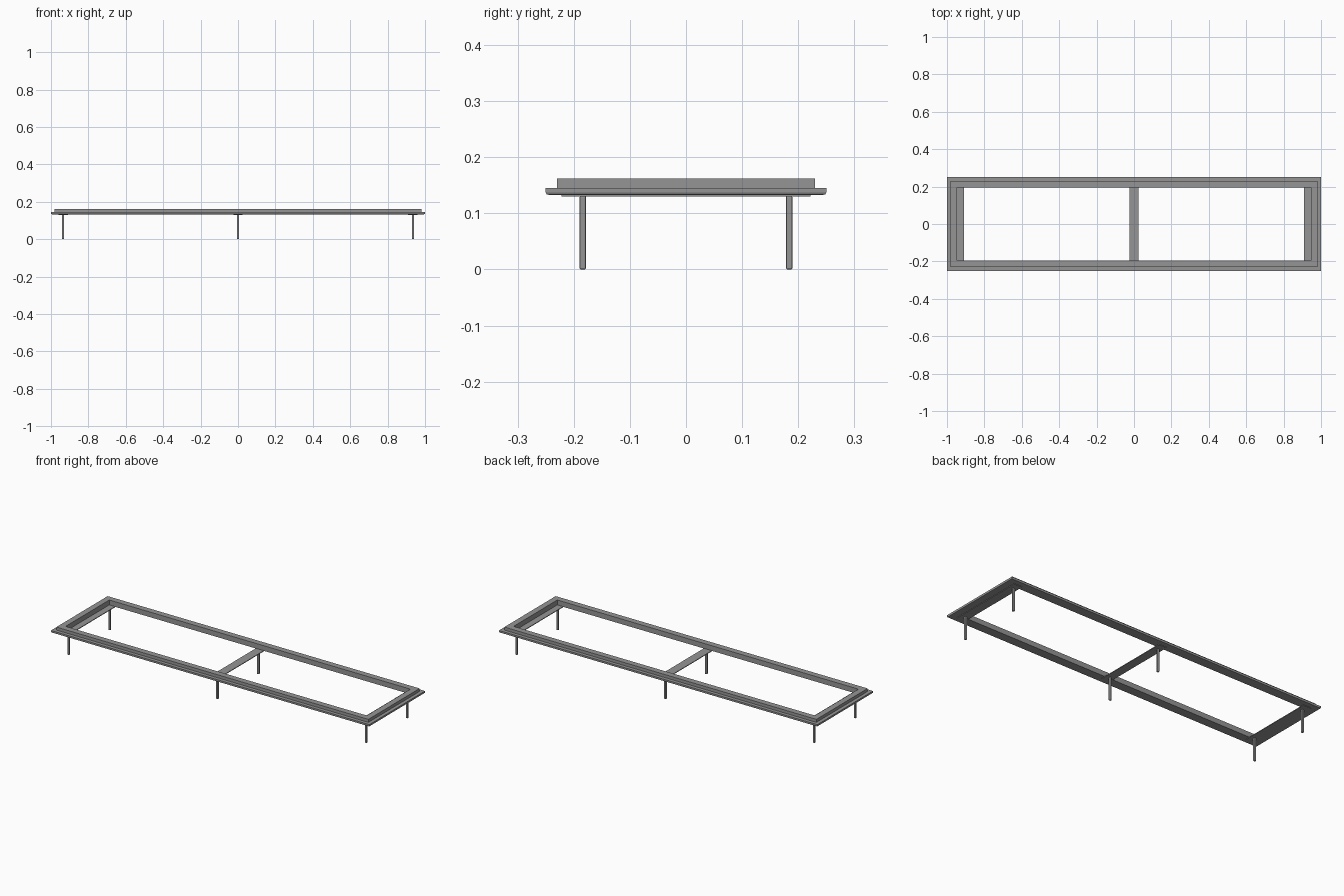
import bpy, bmesh

if "Cube" in bpy.data.objects:
    bpy.data.objects.remove(bpy.data.objects["Cube"])

dark = bpy.data.materials.new("dark_metal")
dark.diffuse_color = (0.3, 0.3, 0.3, 1)
dark.use_nodes = True
dark.node_tree.nodes["Principled BSDF"].inputs["Base Color"].default_value = dark.diffuse_color


def finish(bm, name):
    bmesh.ops.recalc_face_normals(bm, faces=bm.faces)
    mesh = bpy.data.meshes.new(name)
    bm.to_mesh(mesh)
    bm.free()
    mesh.materials.append(dark)
    obj = bpy.data.objects.new(name, mesh)
    bpy.context.collection.objects.link(obj)
    return obj


def box(name, center, size, bevel=0):
    bm = bmesh.new()
    bmesh.ops.create_cube(bm, size=1)
    for v in bm.verts:
        v.co = [c + s * k for c, s, k in zip(center, size, v.co)]
    obj = finish(bm, name)
    if bevel:
        mod = obj.modifiers.new("soft_edges", "BEVEL")
        mod.width = bevel
        mod.segments = 2
    return obj


def mitred_frame(name, half_x, half_y, profile):
    # Sweep an (inset, height) profile around a rectangle
    bm = bmesh.new()
    rings = []
    for sx, sy in ((-1, -1), (1, -1), (1, 1), (-1, 1)):
        rings.append([bm.verts.new((sx * (half_x - d), sy * (half_y - d), z))
                      for d, z in profile])
    n = len(profile)
    for i in range(4):
        a, b = rings[i], rings[(i + 1) % 4]
        for j in range(n):
            k = (j + 1) % n
            bm.faces.new((a[j], b[j], b[k], a[k]))
    return finish(bm, name)


# Stepped top frame with an outer flange and raised inner rim
mitred_frame("top_frame", 1.0, 0.25, [
    (0.005, 0.133), (0.0015, 0.134), (0.0, 0.137), (0.0, 0.145),
    (0.020, 0.145), (0.020, 0.162), (0.054, 0.162), (0.054, 0.133)])

# Three flat crossbars, each carried by a front and back leg
for label, x in (("left", -0.935), ("middle", 0.0), ("right", 0.935)):
    box(label + "_crossbar", (x, 0, 0.132), (0.05, 0.444, 0.004))
    for side, y in (("front", -0.184), ("back", 0.184)):
        box(f"{label}_{side}_leg", (x, y, 0.0655), (0.012, 0.012, 0.131), 0.003)
